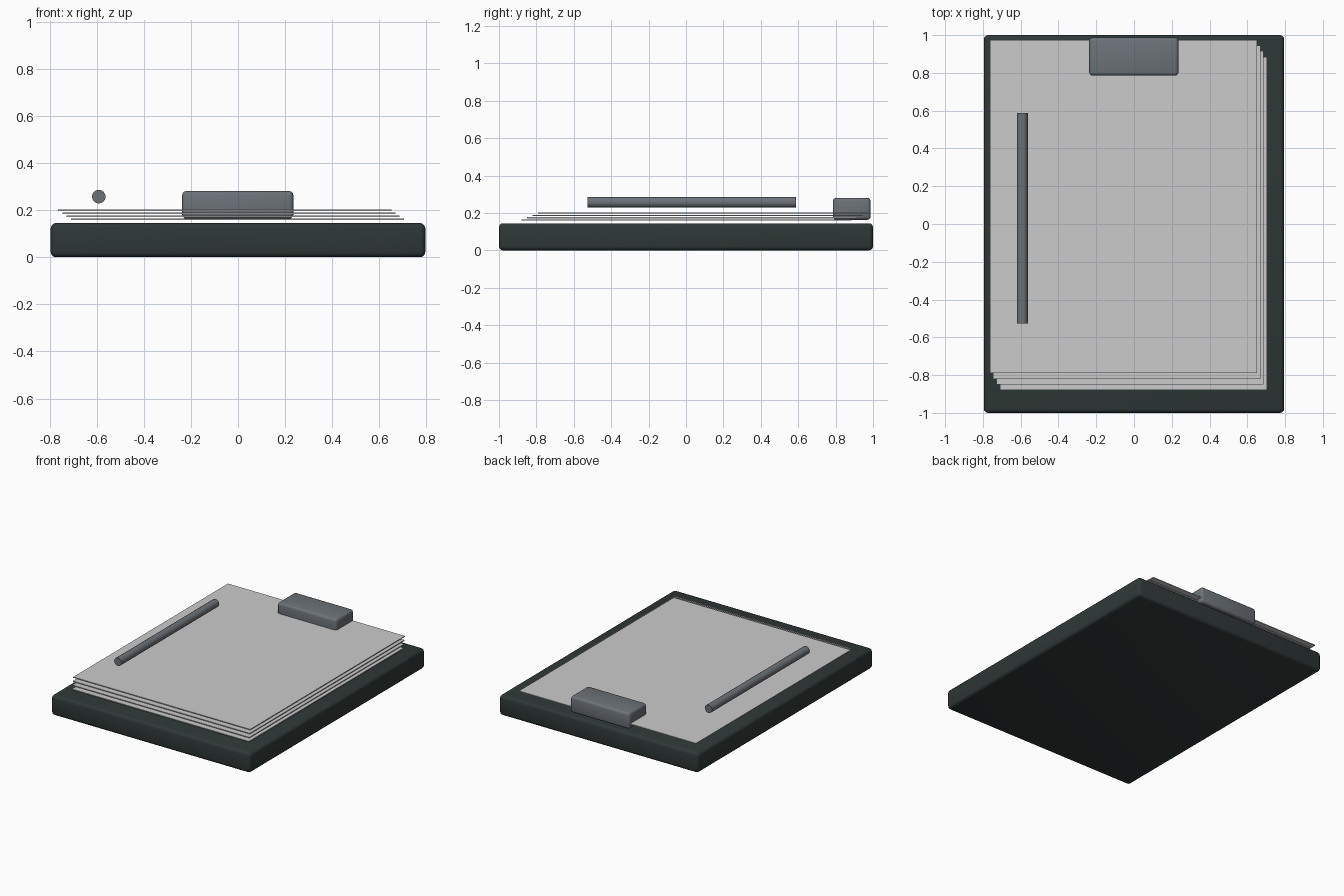
import bpy, math

if "Cube" in bpy.data.objects:
    bpy.data.objects.remove(bpy.data.objects["Cube"])


def material(name, rgb):
    m = bpy.data.materials.new(name)
    m.diffuse_color = (*rgb, 1)
    m.use_nodes = True
    m.node_tree.nodes["Principled BSDF"].inputs["Base Color"].default_value = m.diffuse_color
    return m


BOARD = material("dark_green_grey", (0.028, 0.040, 0.038))
PAPER = material("paper_grey", (0.60, 0.60, 0.60))
METAL = material("steel_grey", (0.150, 0.170, 0.190))


def box(name, lo, hi, mat, bevel=0):
    bpy.ops.mesh.primitive_cube_add(size=1, location=[(a + b) / 2 for a, b in zip(lo, hi)])
    ob = bpy.context.object
    ob.name = name
    ob.scale = [b - a for a, b in zip(lo, hi)]
    bpy.ops.object.transform_apply(location=False, rotation=False, scale=True)
    ob.data.materials.append(mat)
    if bevel:
        mod = ob.modifiers.new("rounded_edges", 'BEVEL')
        mod.width = bevel
        mod.segments = 3
        bpy.ops.object.modifier_apply(modifier=mod.name)
        bpy.ops.object.shade_smooth_by_angle(angle=math.radians(35))
    return ob


# Backing board
box("board", (-0.795, -1, 0), (0.795, 1, 0.145), BOARD, 0.022)

# Fanned stack of sheets, bottom to top
for i in range(4):
    x, y, z = -0.003 - 0.0177 * i, 0.03 * i, 0.162 + 0.0127 * i
    box(f"sheet_{i + 1}", (x - 0.707, y - 0.88, z - 0.003),
        (x + 0.707, y + 0.885, z + 0.003), PAPER)

# Clip at the head of the board
box("clip", (-0.237, 0.785, 0.163), (0.235, 0.987, 0.281), METAL, 0.018)

# Pen floating above the paper
bpy.ops.mesh.primitive_cylinder_add(vertices=16, radius=0.029, depth=1.115,
                                    location=(-0.591, 0.03, 0.257),
                                    rotation=(math.pi / 2, 0, 0))
pen = bpy.context.object
pen.name = "pen"
pen.data.materials.append(METAL)
bpy.ops.object.shade_smooth_by_angle(angle=math.radians(35))
